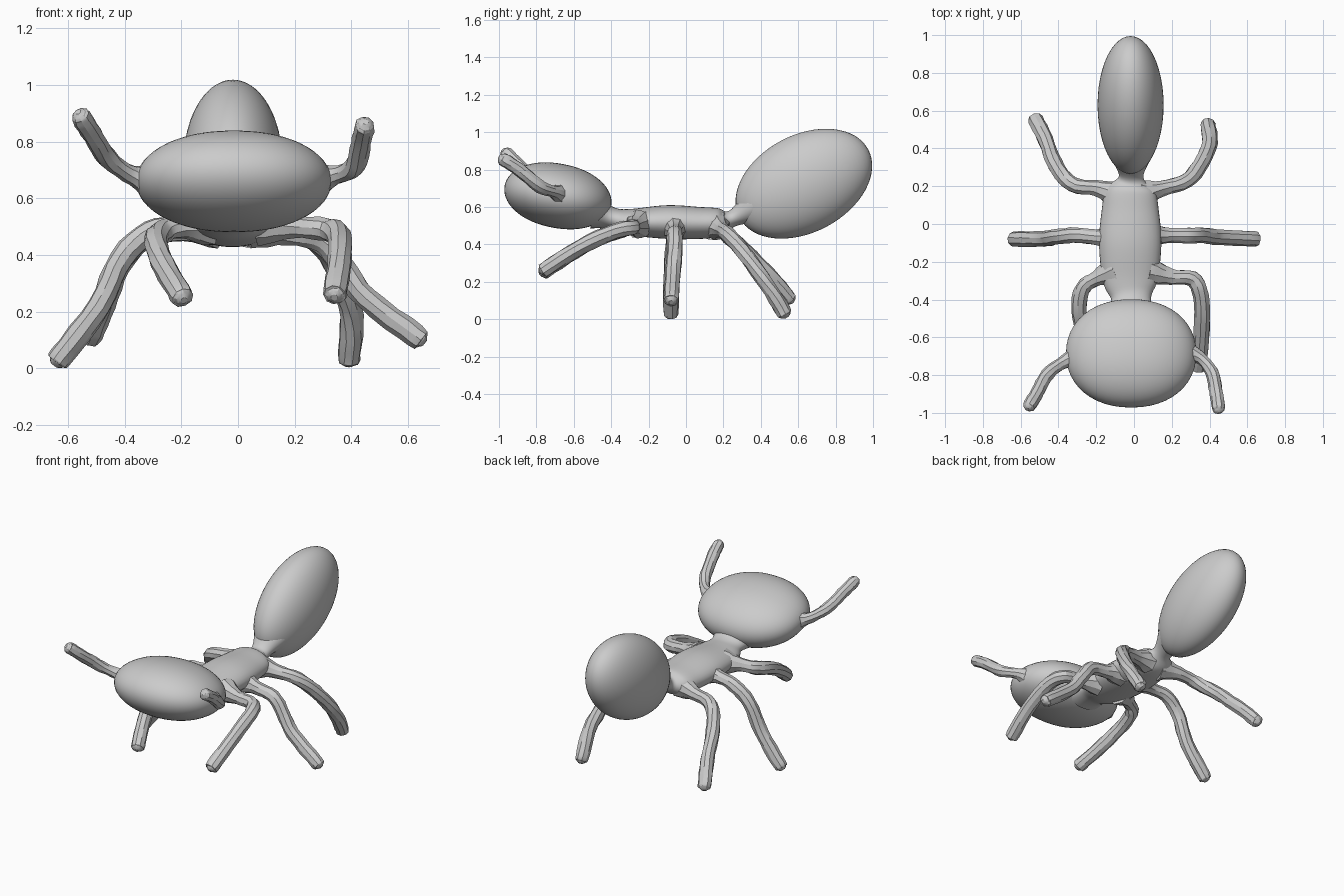
import bpy, bmesh, math, random
from mathutils import Vector, Matrix

random.seed(4)
if "Cube" in bpy.data.objects:
    bpy.data.objects.remove(bpy.data.objects["Cube"])

grey = bpy.data.materials.new("plain grey")
grey.use_nodes = True
GREY = (0.6, 0.6, 0.6, 1)
grey.diffuse_color = GREY
grey.node_tree.nodes["Principled BSDF"].inputs["Base Color"].default_value = GREY


def finish(name, bm, angle):
    bmesh.ops.recalc_face_normals(bm, faces=bm.faces)
    mesh = bpy.data.meshes.new(name)
    bm.to_mesh(mesh)
    bm.free()
    mesh.materials.append(grey)
    obj = bpy.data.objects.new(name, mesh)
    bpy.context.collection.objects.link(obj)
    bpy.ops.object.select_all(action="DESELECT")
    obj.select_set(True)
    bpy.context.view_layer.objects.active = obj
    bpy.ops.object.shade_smooth_by_angle(angle=math.radians(angle))
    return obj


def ellipsoid(name, centre, radii, tilt, boxy=1.0):
    """Smooth ellipsoid pitched about x; boxy under 1 squares off its plan."""
    bm = bmesh.new()
    bmesh.ops.create_uvsphere(bm, u_segments=48, v_segments=32, radius=1)
    for v in bm.verts:
        for i in (0, 1):
            v.co[i] = math.copysign(abs(v.co[i]) ** boxy, v.co[i])
    turn = Matrix.Rotation(math.radians(tilt), 4, "X")
    bm.transform(Matrix.Translation(centre) @ turn @ Matrix.Diagonal((*radii, 1)))
    return finish(name, bm, 60)


def spline(points, steps):
    """Catmull-Rom samples through points of any dimension."""
    p = [Vector(q) for q in points]
    p = [2 * p[0] - p[1]] + p + [2 * p[-1] - p[-2]]
    out = []
    for a, b, c, d in zip(p, p[1:], p[2:], p[3:]):
        for k in range(steps):
            t = k / steps
            out.append(0.5 * (2 * b + (c - a) * t + (2 * a - 5 * b + 4 * c - d) * t ** 2
                              + (3 * b - a - 3 * c + d) * t ** 3))
    return out + [p[-2]]


def sweep(name, points, sides, steps, rough=0.0, angle=35):
    """Closed tube; each point is x, y, z, side radius, upward radius."""
    bm = bmesh.new()
    samples = spline(points, steps)
    centres = [Vector(s[:3]) for s in samples]
    rings = []
    for i, s in enumerate(samples):
        along = (centres[min(i + 1, len(centres) - 1)] - centres[max(i - 1, 0)]).normalized()
        side = along.cross(Vector((0, 0, 1))).normalized()
        up = side.cross(along)
        ring = []
        for k in range(sides):
            a = math.tau * k / sides
            r = 1 + random.uniform(-rough, rough)
            ring.append(bm.verts.new(centres[i] + r * (side * math.cos(a) * s[3] + up * math.sin(a) * s[4])))
        rings.append(ring)
    for lower, upper in zip(rings, rings[1:]):
        for k in range(sides):
            n = (k + 1) % sides
            bm.faces.new((lower[k], lower[n], upper[n], upper[k]))
    bm.faces.new(rings[0])
    bm.faces.new(rings[-1])
    return finish(name, bm, angle)


def limb(name, path, thick=0.042, flare=0.08):
    """Flared root, slim shank and a rounded tip."""
    path = [Vector(p) for p in path]
    end = (path[-1] - path[-2]).normalized()
    radii = [flare] + [thick] * (len(path) - 1)
    path[-1] = path[-1] - end * thick
    for reach, size in ((0.65, 0.75), (1.0, 0.3)):
        path.append(path[-1 if reach < 1 else -2] + end * thick * reach)
        radii.append(thick * size)
    return sweep(name, [(*p, r, r) for p, r in zip(path, radii)], 9, 4, 0.07, 24)


# Head and abdomen
ellipsoid("head", (-0.015, -0.685, 0.66), (0.345, 0.29, 0.172), -11, 0.93)
ellipsoid("abdomen", (-0.018, 0.63, 0.725), (0.175, 0.39, 0.26), 28)

# Thorax with a wide neck and a pinched waist
sweep("thorax", [
    (-0.015, -0.48, 0.57, 0.14, 0.09),
    (-0.015, -0.40, 0.54, 0.105, 0.06),
    (-0.02, -0.30, 0.52, 0.145, 0.07),
    (-0.02, -0.10, 0.52, 0.165, 0.09),
    (-0.02, 0.08, 0.515, 0.15, 0.085),
    (-0.02, 0.18, 0.52, 0.13, 0.075),
    (-0.015, 0.25, 0.54, 0.065, 0.045),
    (-0.015, 0.36, 0.60, 0.11, 0.09)], 32, 6, 0, 60)

# Legs, each in its own stride
limb("front_left_leg", [(0.08, -0.25, 0.51), (0.20, -0.28, 0.5), (0.31, -0.29, 0.49),
                        (0.355, -0.38, 0.47), (0.36, -0.56, 0.39), (0.34, -0.78, 0.25)])
limb("front_right_leg", [(-0.10, -0.25, 0.51), (-0.20, -0.29, 0.5), (-0.27, -0.34, 0.48),
                         (-0.29, -0.46, 0.44), (-0.26, -0.6, 0.36), (-0.19, -0.78, 0.24)])
limb("middle_left_leg", [(0.06, -0.06, 0.5), (0.18, -0.06, 0.475), (0.30, -0.06, 0.45),
                         (0.37, -0.06, 0.36), (0.45, -0.07, 0.25), (0.66, -0.08, 0.09)])
limb("middle_right_leg", [(-0.08, -0.07, 0.51), (-0.2, -0.07, 0.5), (-0.31, -0.06, 0.48),
                          (-0.41, -0.07, 0.39), (-0.49, -0.08, 0.22), (-0.65, -0.08, 0.01)])
limb("rear_left_leg", [(0.04, 0.16, 0.5), (0.15, 0.19, 0.48), (0.28, 0.23, 0.45),
                       (0.36, 0.33, 0.33), (0.40, 0.43, 0.19), (0.39, 0.54, 0.01)])
limb("rear_right_leg", [(-0.08, 0.15, 0.5), (-0.2, 0.19, 0.49), (-0.33, 0.21, 0.46),
                        (-0.42, 0.32, 0.36), (-0.47, 0.45, 0.23), (-0.53, 0.57, 0.09)])

# Antennae
limb("left_antenna", [(0.25, -0.68, 0.66), (0.34, -0.70, 0.68), (0.41, -0.78, 0.71),
                      (0.435, -0.89, 0.80), (0.45, -1.0, 0.87)], 0.036, 0.09)
limb("right_antenna", [(-0.28, -0.70, 0.66), (-0.37, -0.73, 0.68), (-0.46, -0.80, 0.74),
                       (-0.51, -0.89, 0.82), (-0.565, -0.98, 0.905)], 0.036, 0.09)
